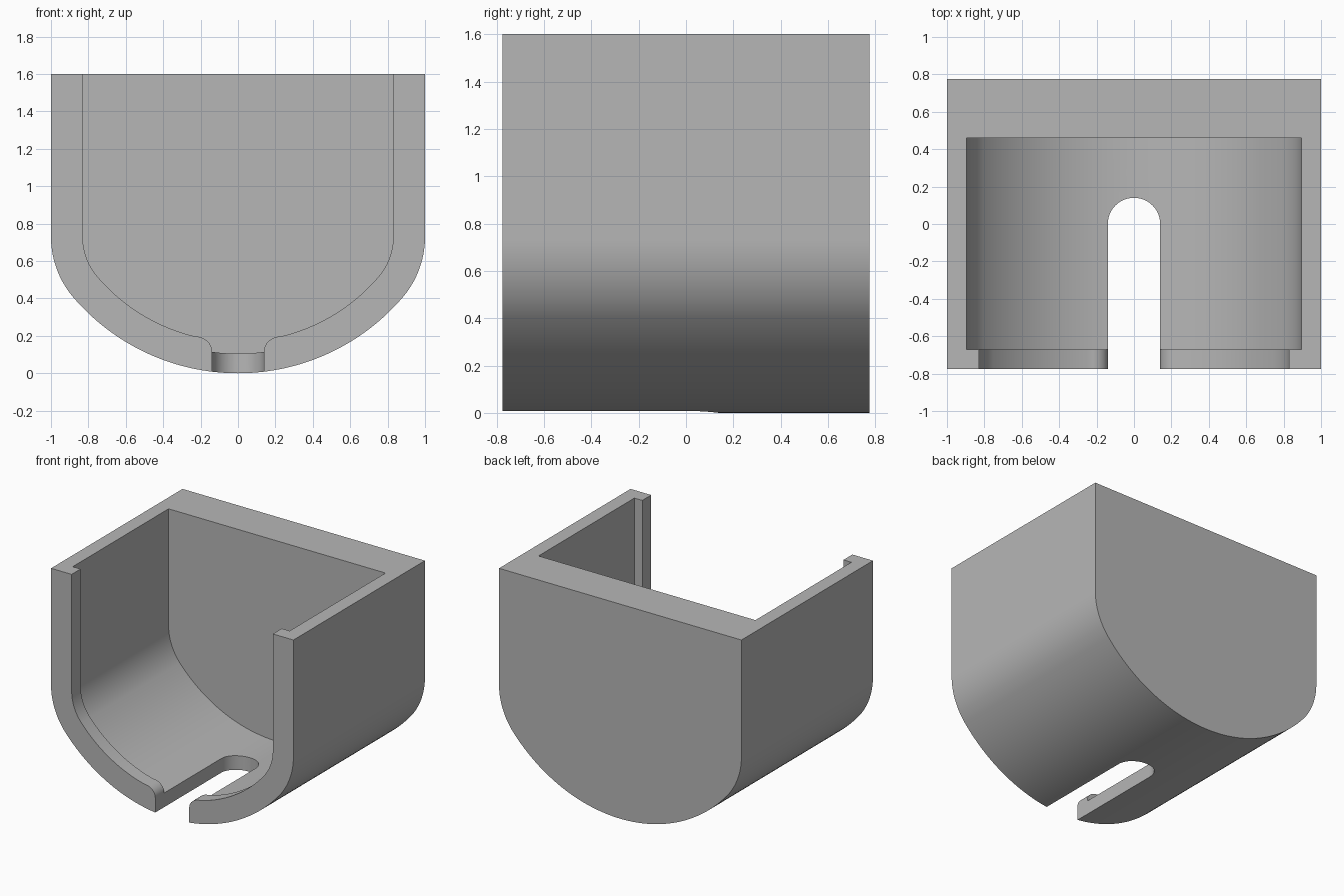
import bpy, bmesh, math

cube = bpy.data.objects.get("Cube")
if cube:
    bpy.data.objects.remove(cube, do_unlink=True)

HALF_Y, TOP = 0.775, 1.6
BIG_R, CORNER_R, CORNER_Z = 1.158, 0.5, 0.73
SLOT = 0.14

grey = bpy.data.materials.new("plain_grey")
grey.use_nodes = True
colour = (0.47, 0.47, 0.47, 1)
grey.diffuse_color = colour
grey.node_tree.nodes["Principled BSDF"].inputs["Base Color"].default_value = colour


def half_profile(inset, top, start_x=0.0):
    """Right half of the rounded-bottom section, from bottom to top."""
    big, small = BIG_R - inset, CORNER_R - inset
    cx = 1 - CORNER_R
    join = math.atan2(cx, BIG_R - CORNER_Z)
    start = math.asin(start_x / big)
    pts = []
    for i in range(33):
        a = start + (join - start) * i / 32
        pts.append((big * math.sin(a), BIG_R - big * math.cos(a)))
    for i in range(1, 21):
        a = join + (math.pi / 2 - join) * i / 20
        pts.append((cx + small * math.sin(a), CORNER_Z - small * math.cos(a)))
    pts.append((1 - inset, top))
    return pts


def mirrored(pts):
    return pts + [(-x, z) for x, z in reversed(pts) if x > 1e-6]


def prism(name, base, direction):
    """Extrude a closed loop of 3D points."""
    bm = bmesh.new()
    face = bm.faces.new([bm.verts.new(p) for p in base])
    grown = bmesh.ops.extrude_face_region(bm, geom=[face])["geom"]
    bmesh.ops.translate(bm, vec=direction,
                        verts=[v for v in grown if isinstance(v, bmesh.types.BMVert)])
    bmesh.ops.recalc_face_normals(bm, faces=bm.faces)
    mesh = bpy.data.meshes.new(name)
    bm.to_mesh(mesh)
    bm.free()
    mesh.materials.append(grey)
    obj = bpy.data.objects.new(name, mesh)
    bpy.context.collection.objects.link(obj)
    return obj


def section(name, pts, y0, y1):
    return prism(name, [(x, y0, z) for x, z in pts], (0, y1 - y0, 0))


# Solid outer body
body = section("holder_body", mirrored(half_profile(0, TOP)), -HALF_Y, HALF_Y)

# Main cavity, open at the top
cavity = section("cavity_cutter", mirrored(half_profile(0.105, 1.8)), -0.67, 0.46)

# Narrower front opening whose lip rounds down into the slot
lip = [(0.23 - 0.09 * math.cos(a), 0.12 + 0.077 * math.sin(a))
       for a in (math.pi / 2 * i / 12 for i in range(12))]
opening = section("opening_cutter",
                  mirrored(lip + half_profile(0.17, 1.8, 0.23)), -0.9, -0.6)

# Round-ended slot through the floor
arc = [(SLOT * math.cos(math.pi * i / 32), SLOT * math.sin(math.pi * i / 32), -0.1)
       for i in range(33)]
slot = prism("slot_cutter", [(-SLOT, -0.9, -0.1), (SLOT, -0.9, -0.1)] + arc, (0, 0, 0.6))

# Cut the body
bpy.context.view_layer.objects.active = body
for cutter in (cavity, opening, slot):
    cutter.hide_render = True
    mod = body.modifiers.new(cutter.name, "BOOLEAN")
    mod.operation, mod.solver, mod.object = "DIFFERENCE", "EXACT", cutter
    bpy.ops.object.modifier_apply(modifier=mod.name)
    bpy.data.objects.remove(cutter, do_unlink=True)

# Smooth curves, sharp rims
bpy.ops.object.select_all(action="DESELECT")
body.select_set(True)
bpy.ops.object.shade_smooth_by_angle(angle=math.radians(25))
